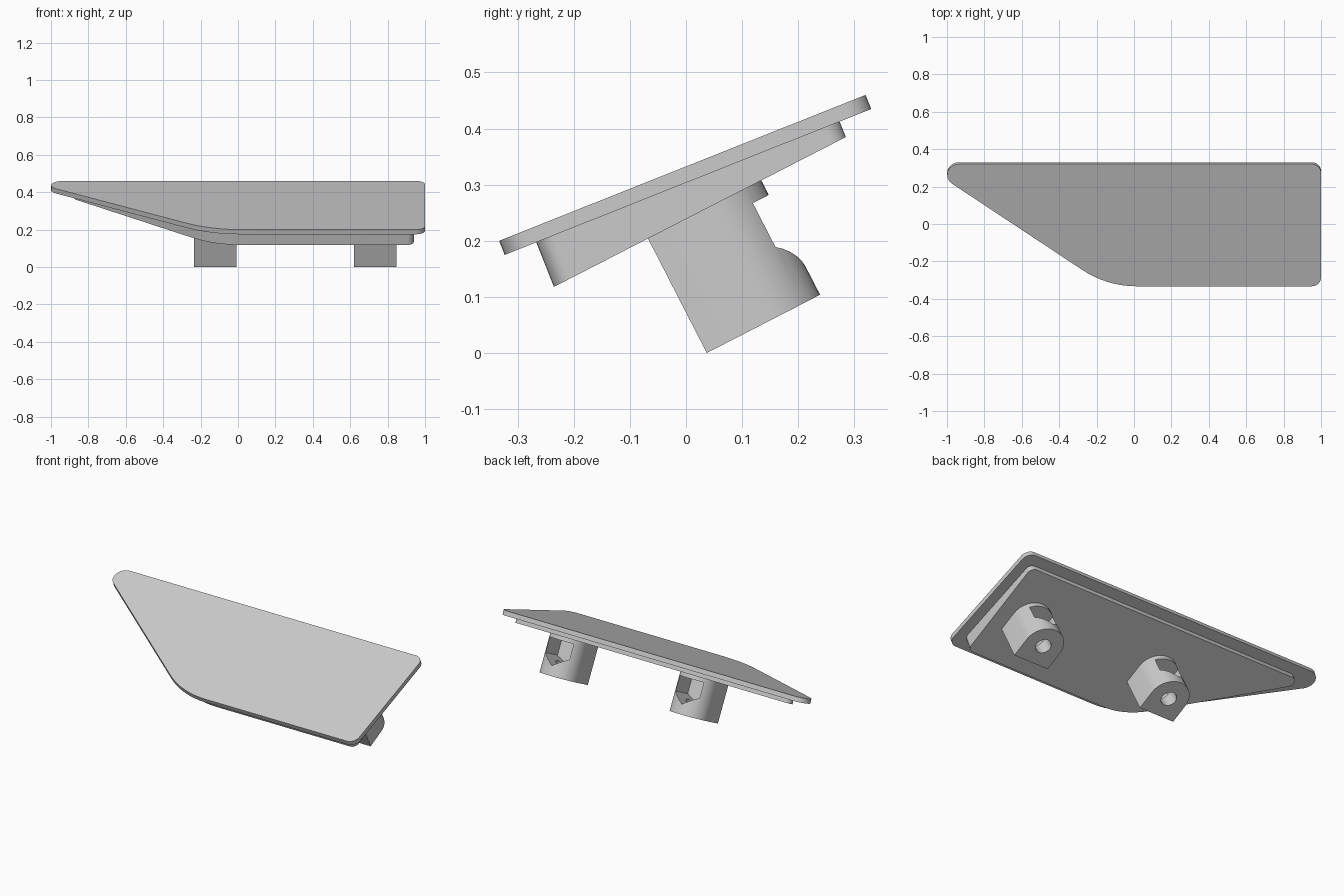
import bpy, bmesh, math
from mathutils import Vector

if "Cube" in bpy.data.objects:
    bpy.data.objects.remove(bpy.data.objects["Cube"])

PLATE_TILT = math.radians(21.7)
BOSS_TILT = math.radians(27.2)
ORIGIN = (0, -0.0065, 0.33)


def rounded(corners, steps=8):
    """Fillet a counter-clockwise polygon given as (x, y, radius)."""
    pts, n = [], len(corners)
    for i, (x, y, r) in enumerate(corners):
        p = Vector((x, y))
        a = (Vector(corners[i - 1][:2]) - p).normalized()
        b = (Vector(corners[(i + 1) % n][:2]) - p).normalized()
        half = a.angle(b) / 2
        c = p + (a + b).normalized() * (r / math.sin(half))
        s = p + a * (r / math.tan(half)) - c
        turn = math.pi - 2 * half
        for k in range(steps + 1):
            t = turn * k / steps
            pts.append((c.x + s.x * math.cos(t) - s.y * math.sin(t),
                        c.y + s.x * math.sin(t) + s.y * math.cos(t)))
    return pts


def prism(name, pts, top, bottom):
    """Extrude an outline between two heights, each a function of x and y."""
    bm = bmesh.new()
    up = [bm.verts.new((x, y, top(x, y))) for x, y in pts]
    lo = [bm.verts.new((x, y, bottom(x, y))) for x, y in pts]
    bm.faces.new(up)
    bm.faces.new(lo[::-1])
    for i in range(len(pts)):
        j = (i + 1) % len(pts)
        bm.faces.new((up[i], lo[i], lo[j], up[j]))
    bmesh.ops.recalc_face_normals(bm, faces=bm.faces)
    me = bpy.data.meshes.new(name)
    bm.to_mesh(me)
    bm.free()
    ob = bpy.data.objects.new(name, me)
    bpy.context.collection.objects.link(ob)
    return ob


def smooth(ob):
    bpy.ops.object.select_all(action='DESELECT')
    ob.select_set(True)
    bpy.context.view_layer.objects.active = ob
    bpy.ops.object.shade_smooth_by_angle(angle=math.radians(30))


def cut(ob, cutter):
    bpy.context.view_layer.objects.active = ob
    mod = ob.modifiers.new("cut", 'BOOLEAN')
    mod.operation, mod.solver, mod.object = 'DIFFERENCE', 'EXACT', cutter
    bpy.ops.object.modifier_apply(modifier=mod.name)
    bpy.data.objects.remove(cutter)


# Cover plate
plate = prism("cover_plate", rounded([
    (1, 0.3515, 0.05), (-1.131, 0.3515, 0.062),
    (-0.144, -0.3515, 0.5), (1, -0.3515, 0.05)]),
    lambda x, y: 0, lambda x, y: -0.027)

# Inset wedge beneath the plate
wedge = prism("inset_wedge", rounded([
    (0.94, 0.291, 0.035), (-0.944, 0.291, 0.032),
    (-0.126, -0.291, 0.44), (0.94, -0.291, 0.035)]),
    lambda x, y: -0.027, lambda x, y: -0.0845 + 0.0957 * y)

for ob in (plate, wedge):
    ob.location = ORIGIN
    ob.rotation_euler.x = PLATE_TILT
    smooth(ob)

# Mounting boss: square front, round back
R, H = 0.1135, 0.232
arc = [(R * math.cos(math.pi * k / 20), R * math.sin(math.pi * k / 20)) for k in range(21)]
boss = prism("mounting_boss_left", arc + [(-R, -R), (R, -R)],
             lambda x, y: H, lambda x, y: 0)

# Nut pocket with a V-shaped floor, open to the back
W = 0.0786
pocket = prism("pocket_cutter", [(-W, -0.045), (0, -0.09), (0, 0.2), (-W, 0.2)],
               lambda x, y: 0.2, lambda x, y: 0.055 + 0.057 * abs(x) / W)
bm = bmesh.new()
bm.from_mesh(pocket.data)
bmesh.ops.delete(bm, geom=[f for f in bm.faces if all(abs(v.co.x) < 1e-6 for v in f.verts)],
                 context='FACES')
half = bm.verts[:] + bm.edges[:] + bm.faces[:]
bmesh.ops.mirror(bm, geom=half, axis='X', merge_dist=1e-4)
bmesh.ops.recalc_face_normals(bm, faces=bm.faces)
bm.to_mesh(pocket.data)
bm.free()
cut(boss, pocket)

# Screw hole from below
hole = [(0.043 * math.cos(math.tau * k / 32), 0.043 * math.sin(math.tau * k / 32)) for k in range(32)]
cut(boss, prism("hole_cutter", hole, lambda x, y: 0.15, lambda x, y: -0.05))
smooth(boss)

# Place both bosses
boss_right = boss.copy()
boss_right.name = "mounting_boss_right"
bpy.context.collection.objects.link(boss_right)
for ob, x in ((boss, -0.1225), (boss_right, 0.735)):
    ob.location = (x, 0.138, 0.052)
    ob.rotation_euler.x = BOSS_TILT
